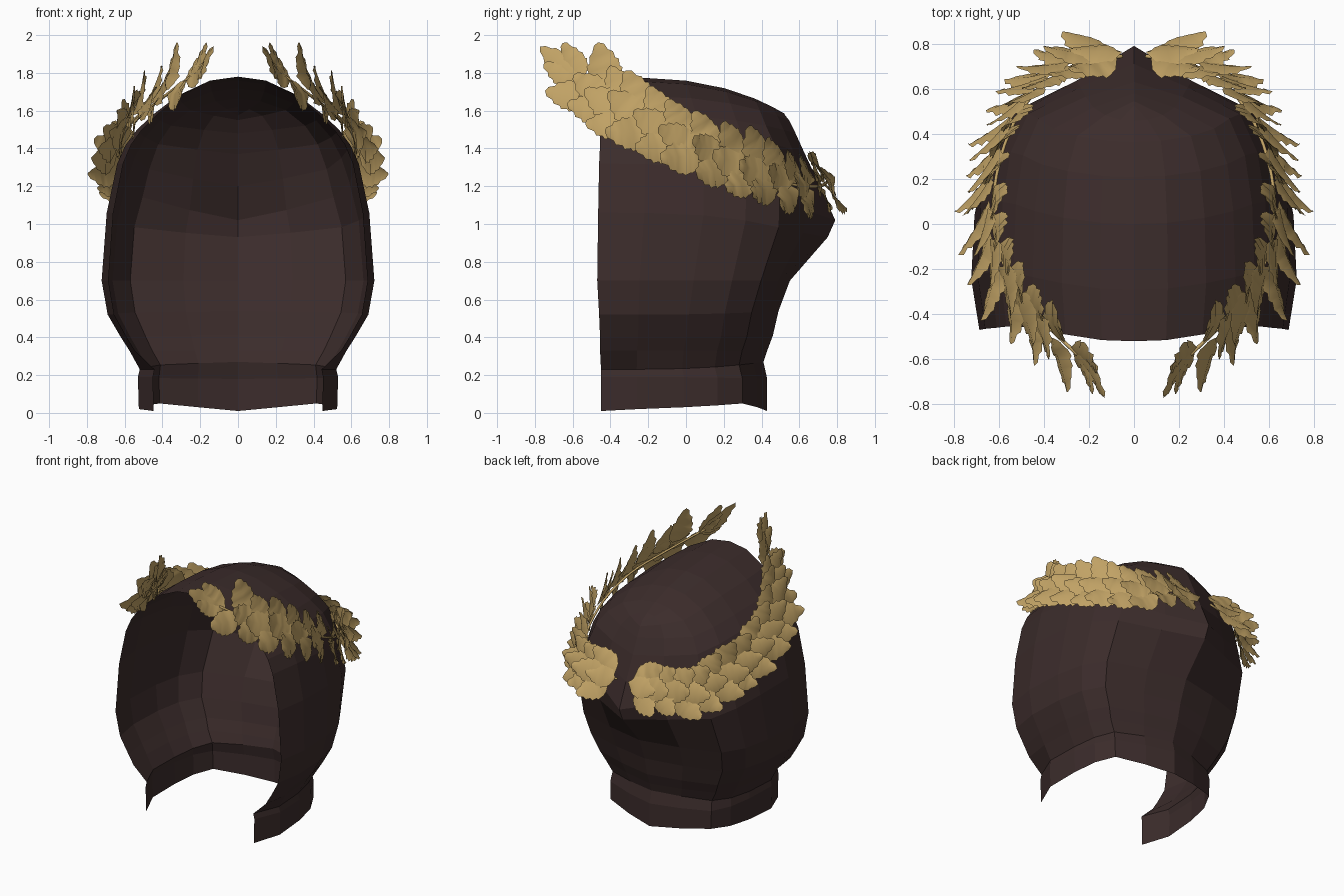
import bpy, bmesh, math, random
from mathutils import Vector

random.seed(4)
if "Cube" in bpy.data.objects:
    bpy.data.objects.remove(bpy.data.objects["Cube"], do_unlink=True)


def material(name, colour):
    m = bpy.data.materials.new(name)
    m.use_nodes = True
    m.diffuse_color = (*colour, 1)
    bsdf = m.node_tree.nodes["Principled BSDF"]
    bsdf.inputs["Base Color"].default_value = (*colour, 1)
    bsdf.inputs["Roughness"].default_value = 0.8
    return m


def add_object(name, bm, mat, smooth):
    me = bpy.data.meshes.new(name)
    bm.to_mesh(me)
    bm.free()
    me.materials.append(mat)
    for p in me.polygons:
        p.use_smooth = smooth
    ob = bpy.data.objects.new(name, me)
    bpy.context.collection.objects.link(ob)
    mirror = ob.modifiers.new("Mirror", "MIRROR")
    mirror.merge_threshold = 0.002
    return ob


cloth = material("dark brown cloth", (0.044, 0.025, 0.024))
gold = material("dull gold", (0.53, 0.36, 0.13))

# Hood: half rings from neck to crown (front z, back z, half width, front y, back y)
rings = [
    (0.01, 0.01, 0.525, -0.45, 0.43), (0.19, 0.18, 0.53, -0.45, 0.43),
    (0.23, 0.27, 0.52, -0.45, 0.41), (0.33, 0.33, 0.575, -0.455, 0.43),
    (0.40, 0.41, 0.62, -0.455, 0.46),
    (0.52, 0.54, 0.69, -0.46, 0.49), (0.70, 0.70, 0.722, -0.47, 0.55),
    (1.06, 0.93, 0.695, -0.465, 0.75), (1.32, 1.02, 0.64, -0.46, 0.79),
    (1.42, 1.20, 0.595, -0.455, 0.71), (1.50, 1.37, 0.535, -0.455, 0.63),
    (1.58, 1.48, 0.45, -0.465, 0.58), (1.68, 1.55, 0.32, -0.49, 0.545),
    (1.76, 1.575, 0.15, -0.515, 0.525), (1.78, 1.585, 0.0, -0.52, 0.52),
]
# Share of depth and of half width at each column, front edge to back centre
columns = [(0, 0.95), (0.22, 1), (0.5, 0.98), (0.7, 0.92), (0.85, 0.79), (0.94, 0.4), (1, 0)]

bm = bmesh.new()
grid = []
for zf, zb, w, yf, yb in rings:
    shoulder = min(yb, 0.65)
    ring = []
    for u, s in columns:
        # The neck flaps turn in at the front; the back fold peaks at the centre
        turn_in = 0.1 if u == 0 and zf < 0.3 else 0
        y = yf + (shoulder - yf) * u + (yb - shoulder) * u ** 16
        ring.append(bm.verts.new((w * (s - turn_in), y, zf + (zb - zf) * u ** 3.2)))
    grid.append(ring)
# Hem rises towards the back corners
for v, lift in zip(grid[0], (0, 0.01, 0.02, 0.03, 0.04, 0.02, 0)):
    v.co.z += lift
for low, high in zip(grid, grid[1:]):
    for i in range(len(columns) - 1):
        bm.faces.new((low[i], low[i + 1], high[i + 1], high[i]))
bmesh.ops.remove_doubles(bm, verts=bm.verts, dist=0.001)
bmesh.ops.recalc_face_normals(bm, faces=bm.faces)
add_object("hood", bm, cloth, False)

# Wreath branch path, from the back centre round to the brow
path = [Vector(p) for p in [
    (0.05, 0.745, 1.22), (0.27, 0.70, 1.20), (0.46, 0.56, 1.21), (0.575, 0.35, 1.285),
    (0.625, 0.08, 1.40), (0.58, -0.17, 1.52), (0.45, -0.38, 1.63), (0.25, -0.58, 1.78)]]


def along(t):
    """Smooth point on the branch for t between 0 and 1."""
    f = min(max(t, 0), 1) * (len(path) - 1)
    i = min(int(f), len(path) - 2)
    k = f - i
    a, b, c, d = (path[min(max(j, 0), len(path) - 1)] for j in range(i - 1, i + 3))
    return 0.5 * (2 * b + (c - a) * k + (2 * a - 5 * b + 4 * c - d) * k ** 2
                  + (3 * b - a - 3 * c + d) * k ** 3)


def frame(t):
    """Branch direction, and the up and out directions leaning along the hood."""
    tangent = (along(t + 0.02) - along(t - 0.02)).normalized()
    out = Vector((0, 0.45 * min(1, 2.5 * t), 0.9)).cross(tangent).normalized()
    up = tangent.cross(out)
    lean = 0.62 - 0.42 * t
    return tangent, (up - out * lean).normalized(), (out + up * lean).normalized()


def add_leaf(bm, root, direction, normal, length, width):
    """Serrated leaf with a folded midrib and an outward curl."""
    side = direction.cross(normal).normalized()
    normal = side.cross(direction).normalized()
    steps, rows = 12, []
    for i in range(steps + 1):
        t = i / steps
        half = width * 0.5 * (math.sin(math.pi * t ** 0.8) ** 0.8 if 0 < t < 1 else 0.03)
        half *= 1.06 if i % 2 else 0.95
        mid = root + direction * length * t + normal * length * (0.12 * t * t)
        ripple = normal * random.uniform(-0.006, 0.006)
        edge = direction * (0.012 if i % 2 else 0) - normal * half * 0.25
        rows.append([bm.verts.new(mid + side * half * s + (edge + ripple) * abs(s))
                     for s in (-1, 0, 1)])
    for a, b in zip(rows, rows[1:]):
        for j in (0, 1):
            bm.faces.new((a[j], a[j + 1], b[j + 1], b[j]))


# Leaves: middle, upper and lower rows, overlapping towards the brow
bm = bmesh.new()
count = 13
for row, spread, flare in ((0, 0, 0.14), (1, 0.6, 0.08), (-1, -0.6, 0.14)):
    for i in range(count):
        t = (i + 0.33 * (row % 3)) / (count + 0.8)
        tangent, up, out = frame(t)
        angle = spread + random.uniform(-0.12, 0.12)
        lean = flare + random.uniform(-0.06, 0.16)
        direction = (tangent * math.cos(angle) + up * math.sin(angle) + out * lean).normalized()
        root = along(t) + up * 0.03 * row + out * (0.025 if row == 0 else 0.012)
        size = 0.235 + 0.03 * t + random.uniform(-0.02, 0.02)
        add_leaf(bm, root, direction, out + up * 0.1 * row, size, size * 0.68)
# Leaves at the branch tip
for angle, lean, size in ((0.38, 0.08, 0.25), (0.0, 0.1, 0.32), (-0.25, 0.12, 0.24)):
    tangent, up, out = frame(0.97)
    direction = (tangent * math.cos(angle) + up * math.sin(angle) + out * lean).normalized()
    add_leaf(bm, along(0.97), direction, out, size, 0.14)
add_object("wreath_leaves", bm, gold, True)

# Thin stem under the leaves
bm = bmesh.new()
sides, previous = 6, None
for i in range(29):
    t = i / 28
    tangent, up, out = frame(t)
    ring = [bm.verts.new(along(t) + 0.008 * (up * math.cos(a) + out * math.sin(a)))
            for a in (math.tau * k / sides for k in range(sides))]
    if previous:
        for k in range(sides):
            n = (k + 1) % sides
            bm.faces.new((previous[k], previous[n], ring[n], ring[k]))
    else:
        bm.faces.new(ring)
    previous = ring
bm.faces.new(previous)
bmesh.ops.recalc_face_normals(bm, faces=bm.faces)
add_object("wreath_stem", bm, gold, True)
